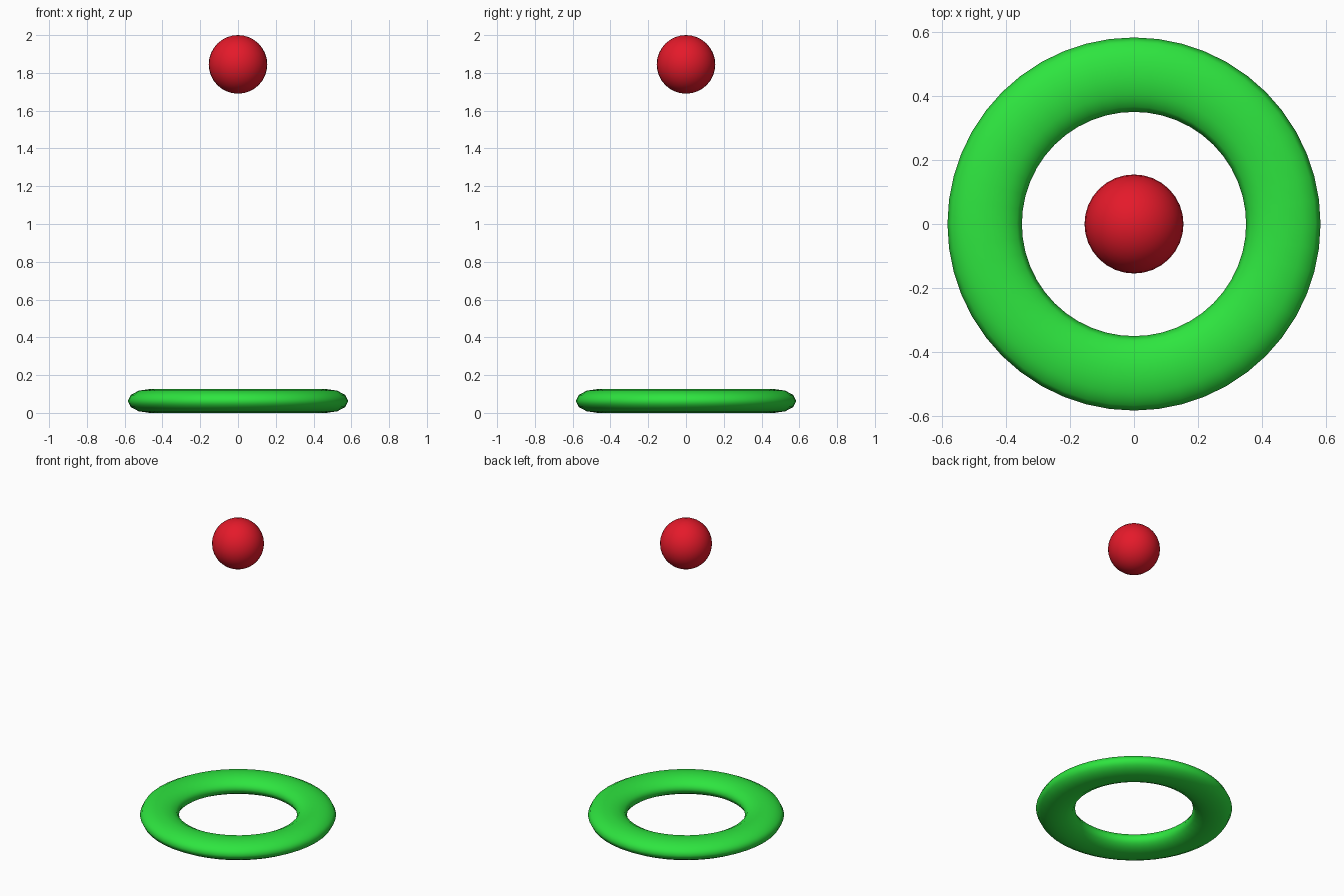
import bpy

if "Cube" in bpy.data.objects:
    bpy.data.objects.remove(bpy.data.objects["Cube"])


def finish(name, color):
    """Name the active object, colour it and shade it smooth."""
    obj = bpy.context.object
    obj.name = name
    mat = bpy.data.materials.new(name + "_material")
    mat.diffuse_color = (*color, 1)
    mat.use_nodes = True
    mat.node_tree.nodes["Principled BSDF"].inputs["Base Color"].default_value = mat.diffuse_color
    obj.data.materials.append(mat)
    bpy.ops.object.shade_smooth()
    return obj


# Flattened ring lying on the ground
OUTER, INNER, HEIGHT = 0.584, 0.351, 0.126
minor = (OUTER - INNER) / 2
bpy.ops.mesh.primitive_torus_add(
    major_segments=48, minor_segments=12,
    major_radius=(OUTER + INNER) / 2, minor_radius=minor,
    location=(0, 0, HEIGHT / 2))
ring = finish("ring", (0.027, 0.78, 0.05))
ring.scale.z = HEIGHT / (2 * minor)

# Ball floating above the ring's centre
RADIUS = 0.155
bpy.ops.mesh.primitive_uv_sphere_add(
    segments=32, ring_count=16, radius=RADIUS, location=(0, 0, 2 - RADIUS))
finish("ball", (0.78, 0.01, 0.023))
